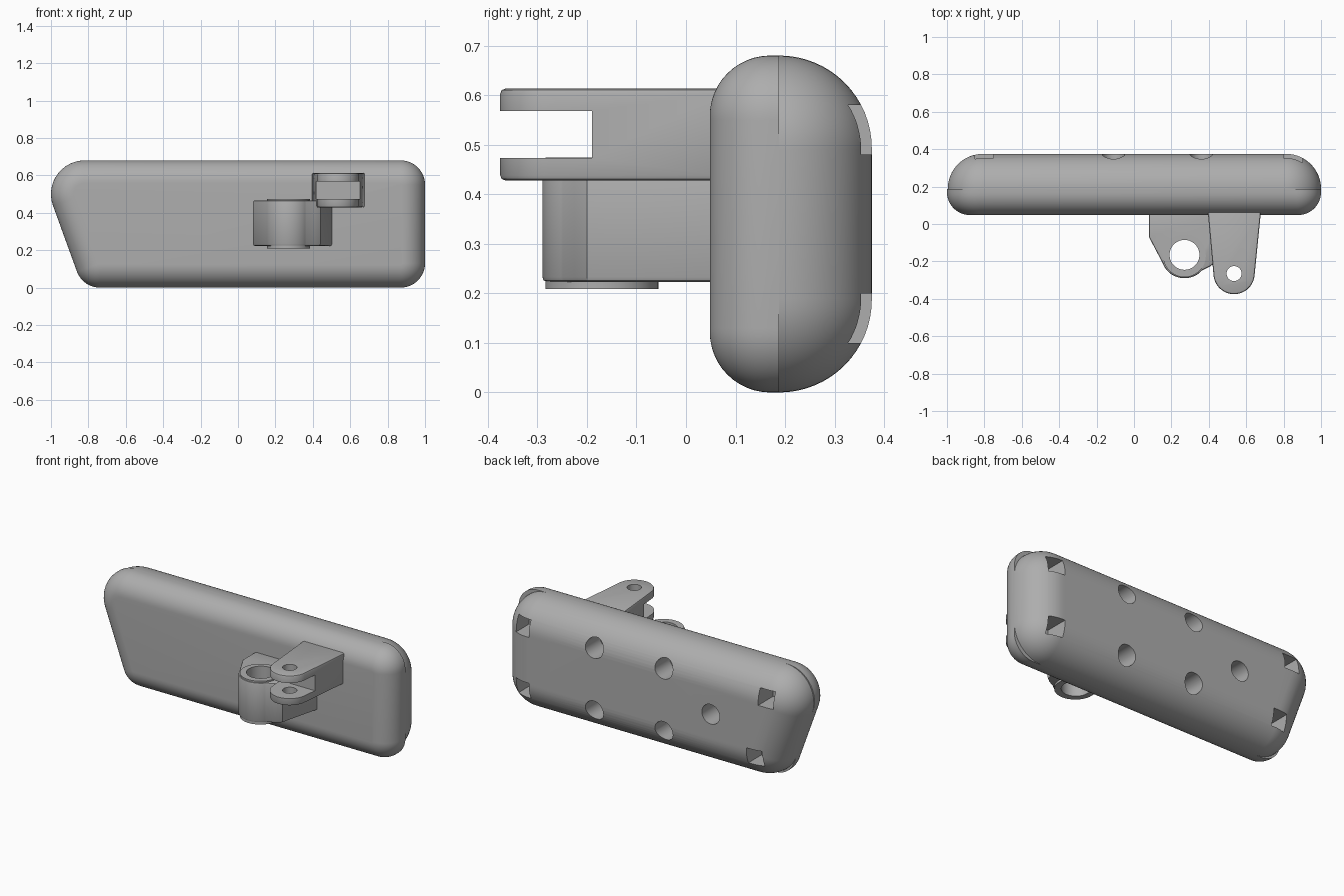
import bpy, bmesh
from math import cos, sin, pi, radians, sqrt
from mathutils import Vector

if "Cube" in bpy.data.objects:
    bpy.data.objects.remove(bpy.data.objects["Cube"])

grey = bpy.data.materials.new("plain grey")
grey.use_nodes = True
colour = (0.42, 0.42, 0.42, 1)
grey.diffuse_color = colour
grey.node_tree.nodes["Principled BSDF"].inputs["Base Color"].default_value = colour


def loft(name, rings):
    """Skin equal-length rings of points and cap both ends."""
    bm = bmesh.new()
    rows = [[bm.verts.new(p) for p in ring] for ring in rings]
    n = len(rows[0])
    for a, b in zip(rows, rows[1:]):
        for i in range(n):
            j = (i + 1) % n
            bm.faces.new((a[i], a[j], b[j], b[i]))
    bm.faces.new(rows[0][::-1])
    bm.faces.new(rows[-1])
    bmesh.ops.recalc_face_normals(bm, faces=bm.faces)
    mesh = bpy.data.meshes.new(name)
    bm.to_mesh(mesh)
    bm.free()
    mesh.materials.append(grey)
    obj = bpy.data.objects.new(name, mesh)
    bpy.context.collection.objects.link(obj)
    return obj


def prism(name, outline, z0, z1):
    return loft(name, [[(x, y, z) for x, y in outline] for z in (z0, z1)])


def circle(cx, cy, r, start=0, end=360, n=48):
    steps = n if end - start == 360 else n - 1
    return [(cx + r * cos(radians(start + (end - start) * i / steps)),
             cy + r * sin(radians(start + (end - start) * i / steps))) for i in range(n)]


def box(x0, x1, y0, y1):
    return [(x0, y0), (x1, y0), (x1, y1), (x0, y1)]


def activate(obj):
    bpy.ops.object.select_all(action='DESELECT')
    obj.select_set(True)
    bpy.context.view_layer.objects.active = obj


def cut(obj, cutters):
    for cutter in cutters:
        cutter.hide_render = True
        mod = obj.modifiers.new("cut", 'BOOLEAN')
        mod.operation, mod.solver, mod.object = 'DIFFERENCE', 'EXACT', cutter
        activate(obj)
        bpy.ops.object.modifier_apply(modifier=mod.name)
        bpy.data.objects.remove(cutter)


def soften(obj, width):
    mod = obj.modifiers.new("edge", 'BEVEL')
    mod.width, mod.segments, mod.limit_method = width, 2, 'ANGLE'
    mod.angle_limit = radians(50)
    activate(obj)
    bpy.ops.object.modifier_apply(modifier=mod.name)


def smooth(obj):
    activate(obj)
    bpy.ops.object.shade_smooth_by_angle(angle=radians(30))


# Housing outline: a rectangle with one slanted end, seen from the front
corners = [Vector(p) for p in ((-0.83, 0), (1, 0), (1, 0.68), (-1.077, 0.68))]
front_radii = [0.13, 0.13, 0.13, 0.18]
back_radii = [0.19] * 4


def outline(y, inset, radii, n=14):
    """Inset outline with rounded corners at depth y."""
    ring = []
    for i, v in enumerate(corners):
        d1 = (v - corners[i - 1]).normalized()
        d2 = (corners[(i + 1) % 4] - v).normalized()
        n1, n2 = Vector((-d1.y, d1.x)), Vector((-d2.y, d2.x))
        mitre = (n1 + n2) / (1 + n1.dot(n2))
        r = max(radii[i] - inset, 0.004)
        centre = v + mitre * (inset + r)
        sweep = d1.angle(d2)
        for k in range(n):
            a = sweep * k / (n - 1)
            out = -n1 * cos(a) + d1 * sin(a)
            p = centre + out * r
            ring.append((p.x, y, p.y))
    return ring


# Housing: tight rounding at the front, wide rounding at the back
rings = []
for k in range(13):
    a = pi / 2 * k / 12
    rings.append(outline(0.17 - 0.122 * cos(a), 0.122 * (1 - sin(a)), front_radii))
rings.append(outline(0.188, 0, front_radii))
for k in range(17):
    a = pi / 2 * k / 16
    rings.append(outline(0.188 + 0.187 * sin(a), 0.187 * (1 - cos(a)), back_radii))
housing = loft("housing", rings)

# Round holes and square pockets in the back
cutters = []
for x, z in ((0.36, 0.53), (-0.11, 0.53), (0.36, 0.15), (-0.11, 0.15), (-0.43, 0.34)):
    cutters.append(loft("hole_cutter", [[(px, y, pz) for px, pz in circle(x, z, 0.06)]
                                        for y in (0.23, 0.5)]))
for x, z in ((0.85, 0.53), (0.85, 0.15), (-0.8, 0.53), (-0.72, 0.15)):
    square = box(x - 0.05, x + 0.05, z - 0.05, z + 0.05)
    cutters.append(loft("pocket_cutter", [[(px, y, pz) for px, pz in square]
                                          for y in (0.23, 0.5)]))
cut(housing, cutters)
smooth(housing)

# Upper bracket: tapered fork with a pin hole
fork = prism("fork_bracket", [(0.68, 0.08), (0.393, 0.08)]
             + circle(0.535, -0.265, 0.11, 187, 353), 0.428, 0.613)
soften(fork, 0.01)
cut(fork, [prism("slot_cutter", box(0.2, 0.9, -0.6, -0.19), 0.473, 0.568),
           prism("pin_cutter", circle(0.535, -0.265, 0.04), 0.3, 0.8)])
smooth(fork)

# Lower bracket: wide arm carrying a ring boss
arm = prism("ring_bracket", [(0.51, 0.08), (0.08, 0.08), (0.08, -0.07)]
            + circle(0.27, -0.165, 0.125, 200, 318) + [(0.41, -0.225), (0.44, -0.2)],
            0.223, 0.466)
soften(arm, 0.01)
boss = prism("ring_boss", circle(0.27, -0.17, 0.114), 0.209, 0.474)
for part in (arm, boss):
    cut(part, [prism("bore_cutter", circle(0.27, -0.165, 0.08), 0.1, 0.7)])
    smooth(part)
